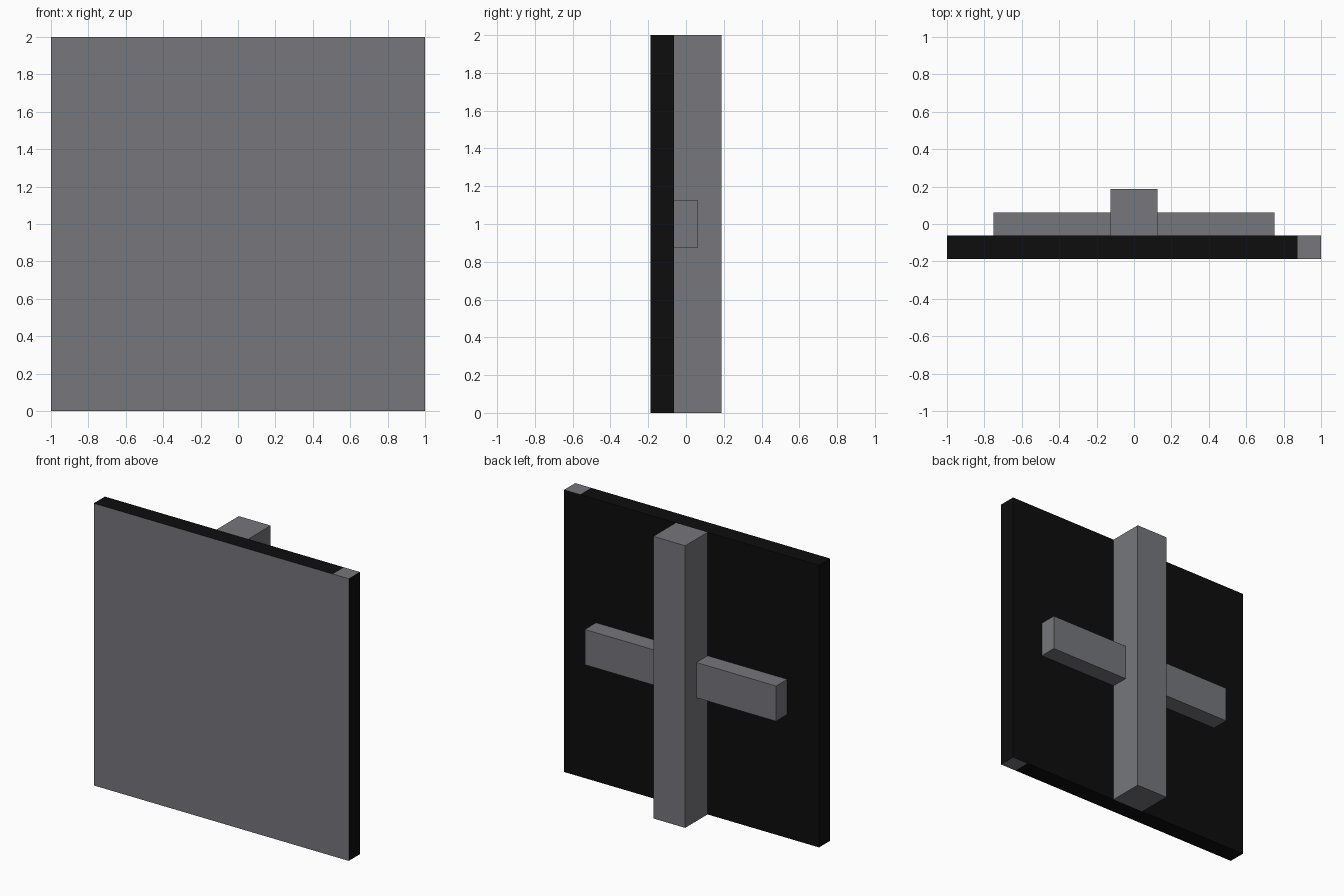
import bpy
import bmesh
from mathutils import Matrix, Vector

cube = bpy.data.objects.get("Cube")
if cube:
    bpy.data.objects.remove(cube, do_unlink=True)


def make_material(name, rgb):
    mat = bpy.data.materials.new(name)
    mat.use_nodes = True
    color = (*rgb, 1.0)
    mat.diffuse_color = color
    bsdf = next(n for n in mat.node_tree.nodes if n.type == "BSDF_PRINCIPLED")
    bsdf.inputs["Base Color"].default_value = color
    return mat


grey = make_material("slate_grey", (0.18, 0.183, 0.2))
black = make_material("near_black", (0.004, 0.004, 0.004))


def make_box(name, low, high, materials, cut_x=None, paint=None):
    """Box between two corners, optionally split at x and painted by a rule."""
    low, high = Vector(low), Vector(high)
    bm = bmesh.new()
    size = Matrix.Diagonal((*(high - low), 1))
    bmesh.ops.create_cube(bm, size=1, matrix=Matrix.Translation((low + high) / 2) @ size)
    if cut_x is not None:
        bmesh.ops.bisect_plane(bm, geom=bm.verts[:] + bm.edges[:] + bm.faces[:],
                               plane_co=(cut_x, 0, 0), plane_no=(1, 0, 0))
    bm.normal_update()
    if paint:
        for face in bm.faces:
            face.material_index = paint(face)
    mesh = bpy.data.meshes.new(name)
    bm.to_mesh(mesh)
    bm.free()
    for mat in materials:
        mesh.materials.append(mat)
    obj = bpy.data.objects.new(name, mesh)
    bpy.context.collection.objects.link(obj)
    return obj


FRONT, BACK = -0.1875, -0.0625   # panel faces
CORNER = 0.875                   # start of the grey corner caps


def panel_paint(face):
    """Grey front and corner caps on top and bottom, black elsewhere."""
    is_front = face.normal.y < -0.5
    is_cap = abs(face.normal.z) > 0.5 and face.calc_center_median().x > CORNER
    return 0 if is_front or is_cap else 1


# Square panel
make_box("panel", (-1, FRONT, 0), (1, BACK, 2), (grey, black), CORNER, panel_paint)

# Upright post behind the panel
make_box("back_post", (-0.125, BACK, 0), (0.125, 0.1875, 2), (grey,))

# Cross arms on both sides of the post
for side, x0, x1 in (("left", 0.125, 0.75), ("right", -0.75, -0.125)):
    make_box(side + "_cross_arm", (x0, BACK, 0.875), (x1, 0.0625, 1.125), (grey,))
